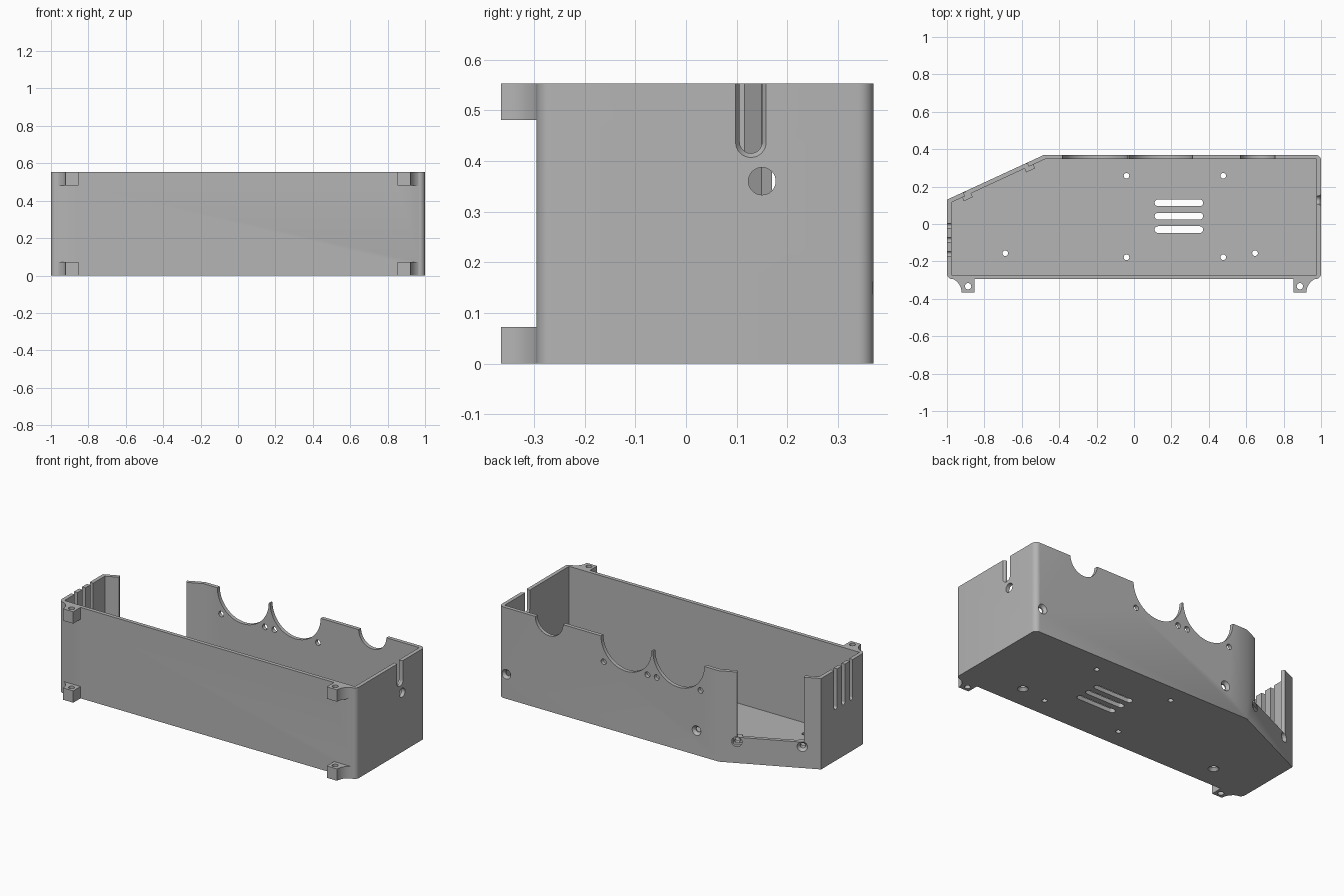
import bpy, bmesh
from math import sin, cos, pi, radians
from mathutils import Matrix, Vector

if "Cube" in bpy.data.objects:
    bpy.data.objects.remove(bpy.data.objects["Cube"], do_unlink=True)

grey = bpy.data.materials.new("plain grey")
grey.use_nodes = True
colour = (0.46, 0.46, 0.46, 1)
grey.diffuse_color = colour
grey.node_tree.nodes["Principled BSDF"].inputs["Base Color"].default_value = colour

HEIGHT = 0.553
WALL = 0.023
UP = Vector((0, 0, 1))
BACK, LEFT, RIGHT = Vector((0, 1, 0)), Vector((1, 0, 0)), Vector((-1, 0, 0))
SLANT_START = Vector((-1, 0.13, 0))
SLANT_DIR = (Vector((-0.48, 0.37, 0)) - SLANT_START).normalized()
SLANT = UP.cross(SLANT_DIR)


def frame(origin, normal):
    """Local z along the wall's outward normal, local y up."""
    y = BACK if abs(normal.z) > 0.5 else UP
    return Matrix.Translation(origin) @ Matrix((y.cross(normal), y, normal)).transposed().to_4x4()


def loft(name, low, high, z0, z1, matrix=Matrix()):
    """Solid between two outlines with equal point counts."""
    bm = bmesh.new()
    a = [bm.verts.new(matrix @ Vector((x, y, z0))) for x, y in low]
    b = [bm.verts.new(matrix @ Vector((x, y, z1))) for x, y in high]
    bm.faces.new(a)
    bm.faces.new(b)
    for i in range(len(a)):
        j = (i + 1) % len(a)
        bm.faces.new((a[i], a[j], b[j], b[i]))
    bmesh.ops.recalc_face_normals(bm, faces=bm.faces)
    mesh = bpy.data.meshes.new(name)
    bm.to_mesh(mesh)
    bm.free()
    mesh.materials.append(grey)
    ob = bpy.data.objects.new(name, mesh)
    bpy.context.collection.objects.link(ob)
    return ob


def arc(cx, cy, r, start, end, n=8):
    angles = [radians(start + (end - start) * i / n) for i in range(n + 1)]
    return [(cx + r * cos(a), cy + r * sin(a)) for a in angles]


def circle(r, n=32):
    return arc(0, 0, r, 0, 360 - 360 / n, n - 1)


def box(w, h):
    return [(-w, -h), (w, -h), (w, h), (-w, h)]


def open_slot(r):
    """Round-bottomed slot, open at the top."""
    return arc(0, 0, r, 180, 360, 16) + [(r, HEIGHT), (-r, HEIGHT)]


def combine(ob, operation):
    mod = case.modifiers.new("join", "BOOLEAN")
    mod.operation, mod.solver, mod.object = operation, "EXACT", ob
    bpy.context.view_layer.objects.active = case
    bpy.ops.object.modifier_apply(modifier=mod.name)
    bpy.data.objects.remove(ob, do_unlink=True)


def cut(outline, origin, normal, outer=None, z0=-0.07, z1=0.05):
    ob = loft("cutter", outline, outer or outline, z0, z1, frame(origin, normal))
    ob.hide_render = True
    combine(ob, "DIFFERENCE")


def screw_hole(origin, normal, r=0.015, head=0.029):
    """Through hole with a countersunk mouth."""
    cut(circle(r), origin, normal)
    cut(circle(r), origin, normal, circle(head + 0.004), -0.016, 0.004)


def slant_point(s, z):
    return SLANT_START + SLANT_DIR * s + UP * z


# Outer case with rounded corners, one corner cut off at a slant
R = 0.03
outline = (arc(-1 + R, -0.295 + R, R, 180, 270) + arc(1 - R, -0.295 + R, R, 270, 360)
           + arc(1 - R, 0.37 - R, R, 0, 90) + [(-0.48, 0.37), (-1, 0.13)])
case = loft("open_case", outline, outline, 0, HEIGHT)

# Corner mounting lugs on the front
for side in (-1, 1):
    lug = arc(1, -0.365, 0.078, 100, 180) + [(0.853, -0.365), (0.853, -0.28), (0.97, -0.28)]
    lug = [(side * x, y) for x, y in lug]
    for z0, z1 in ((0, 0.072), (0.481, HEIGHT)):
        combine(loft("lug", lug, lug, z0, z1), "UNION")
        cut(circle(0.017, 20), Vector((side * 0.887, -0.333, z0)), UP, z0=-0.02, z1=0.1)

# Hollow interior above a thin floor
inner = [(-0.977, -0.272), (0.977, -0.272), (0.977, 0.347), (-0.475, 0.347), (-0.977, 0.115)]
cut(inner, Vector(), UP, z0=0.025, z1=1)

# Slanted wall: screw bosses, window, countersunk holes
for s in (0.105, 0.472):
    boss = loft("boss", box(0.026, 0.025), box(0.026, 0.025), -0.045, -0.012,
                frame(slant_point(s, 0.13), SLANT))
    combine(boss, "UNION")
cut(box(0.188, 0.3), slant_point(0.283, 0.457), SLANT)
for s in (0.105, 0.472):
    screw_hole(slant_point(s, 0.13), SLANT)

# Back wall: half-round notches, small fixing holes, countersunk holes
for x, r in ((0.143, 0.17), (-0.209, 0.173), (0.662, 0.093)):
    cut(circle(r, 64), Vector((x, 0.37, HEIGHT)), BACK)
for centre in (0.148, -0.209):
    for side in (-1, 1):
        cut(circle(0.017, 20), Vector((centre + side * 0.147, 0.37, 0.4)), BACK)
for x in (0.95, -0.33):
    screw_hole(Vector((x, 0.37, 0.149)), BACK)

# Side with the cable slot and round hole
slot_at = Vector((1, 0.128, 0.437))
cut(open_slot(0.022), slot_at, LEFT)
cut(open_slot(0.022), slot_at, LEFT, open_slot(0.033), -0.012, 0.004)
cut(circle(0.027), Vector((1, 0.15, 0.36)), LEFT)

# Opposite side with three tall vent slots
for y in (-0.01, -0.085, -0.16):
    cut(open_slot(0.014), Vector((-1, y, 0.325)), RIGHT)

# Floor: vents, fixing holes, countersunk holes from below
for y in (0.113, 0.042, -0.03):
    vent = arc(0.112, 0, 0.018, -90, 90) + arc(-0.112, 0, 0.018, 90, 270)
    cut(vent, Vector((0.24, y, 0)), UP)
for x in (-0.04, 0.477):
    for y in (0.258, -0.178):
        cut(circle(0.015, 20), Vector((x, y, 0)), UP)
for x in (-0.688, 0.647):
    screw_hole(Vector((x, -0.156, 0)), -UP)

# Smooth rounded parts, keep edges crisp
bpy.ops.object.select_all(action="DESELECT")
case.select_set(True)
bpy.context.view_layer.objects.active = case
bpy.ops.object.shade_smooth_by_angle(angle=radians(25))
